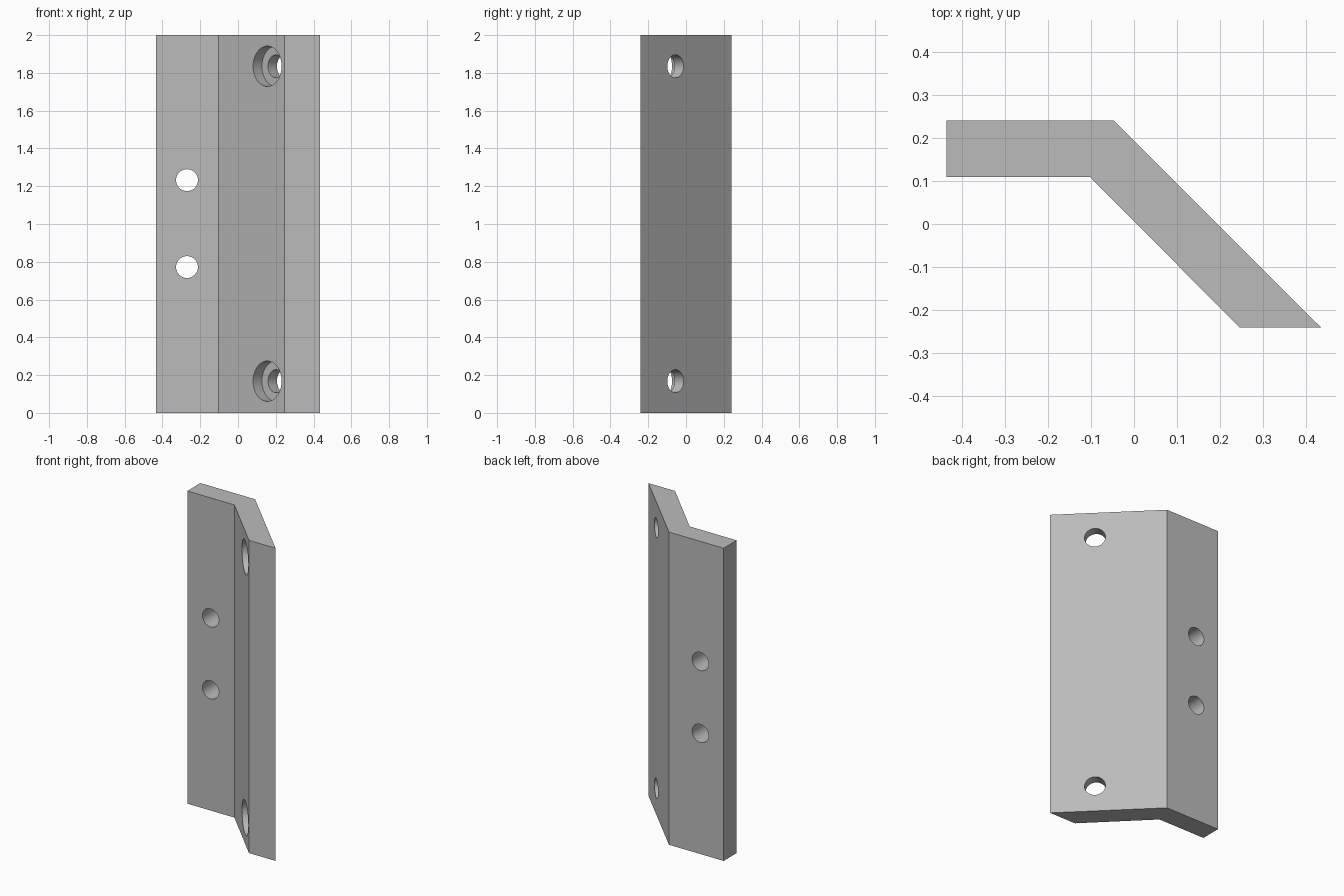
import bpy
import bmesh
import math
from mathutils import Vector

cube = bpy.data.objects.get("Cube")
if cube:
    bpy.data.objects.remove(cube, do_unlink=True)

# Plain grey finish
grey = bpy.data.materials.new("plain grey")
grey.use_nodes = True
color = (0.5, 0.5, 0.5, 1)
grey.diffuse_color = color
grey.node_tree.nodes["Principled BSDF"].inputs["Base Color"].default_value = color

HEIGHT = 2.0
THICK = 0.133


def add_object(name, bm):
    mesh = bpy.data.meshes.new(name)
    bmesh.ops.recalc_face_normals(bm, faces=bm.faces)
    bm.to_mesh(mesh)
    bm.free()
    mesh.materials.append(grey)
    obj = bpy.data.objects.new(name, mesh)
    bpy.context.collection.objects.link(obj)
    return obj


def drill(target, name, start, end, radius):
    """Cut a round hole between two points."""
    start, end = Vector(start), Vector(end)
    axis = end - start
    bm = bmesh.new()
    bmesh.ops.create_cone(bm, cap_ends=True, segments=40, radius1=radius,
                          radius2=radius, depth=axis.length)
    cutter = add_object(name, bm)
    cutter.location = (start + end) / 2
    cutter.rotation_euler = axis.to_track_quat("Z", "Y").to_euler()
    cutter.hide_render = True
    mod = target.modifiers.new(name, "BOOLEAN")
    mod.operation = "DIFFERENCE"
    mod.solver = "EXACT"
    mod.object = cutter
    bpy.ops.object.select_all(action="DESELECT")
    target.select_set(True)
    bpy.context.view_layer.objects.active = target
    bpy.ops.object.modifier_apply(modifier=name)
    bpy.data.objects.remove(cutter, do_unlink=True)


# Angled plate: flat flange and sloping wing, extruded upwards
profile = [(-0.435, 0.109), (-0.102, 0.109), (0.246, -0.241),
           (0.435, -0.241), (-0.048, 0.241), (-0.435, 0.241)]
bm = bmesh.new()
base = bm.faces.new([bm.verts.new((x, y, 0)) for x, y in profile])
top = bmesh.ops.extrude_face_region(bm, geom=[base])["geom"]
bmesh.ops.translate(bm, vec=(0, 0, HEIGHT),
                    verts=[g for g in top if isinstance(g, bmesh.types.BMVert)])
bracket = add_object("angled_bracket", bm)

# Two plain holes through the flange
for z in (0.772, 1.232):
    drill(bracket, "flange_hole", (-0.27, 0, z), (-0.27, 0.4, z), 0.058)

# Two counterbored holes through the wing, square to its face
normal = Vector((1, 1, 0)).normalized()
for z in (0.168, 1.835):
    face = Vector((0.155, -0.15, z))
    drill(bracket, "wing_hole", face - normal * 0.1, face + normal * 0.3, 0.061)
    drill(bracket, "wing_counterbore", face - normal * 0.1,
          face + normal * THICK / 2, 0.107)

# Smooth hole walls, crisp edges
bpy.ops.object.shade_smooth_by_angle(angle=math.radians(30))
